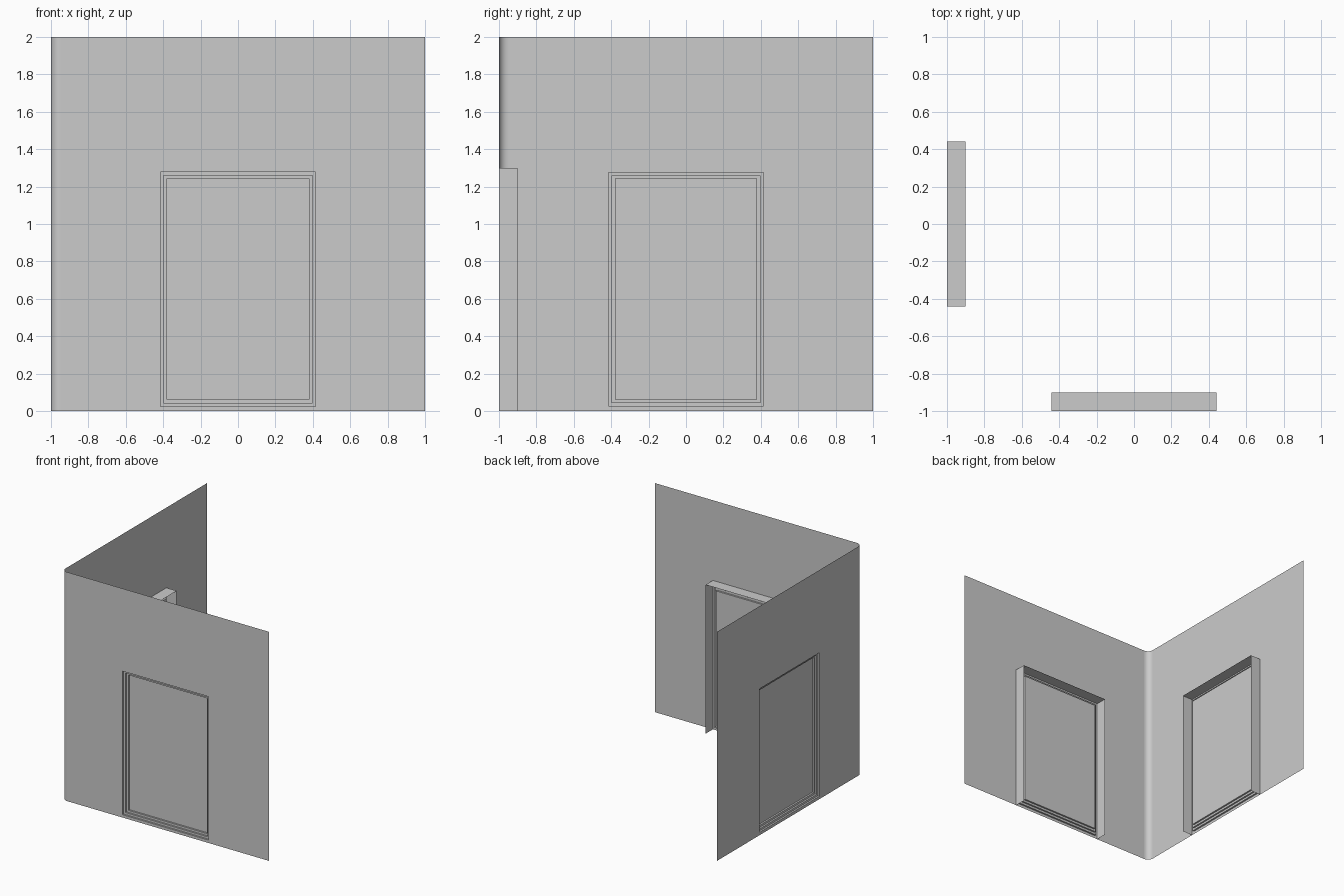
import bpy, bmesh, math

cube = bpy.data.objects.get("Cube")
if cube:
    bpy.data.objects.remove(cube, do_unlink=True)

grey = bpy.data.materials.new("plain_grey")
grey.use_nodes = True
COLOUR = (0.6, 0.6, 0.6, 1)
grey.diffuse_color = COLOUR
grey.node_tree.nodes["Principled BSDF"].inputs["Base Color"].default_value = COLOUR

RADIUS = 0.05   # rounded wall corner
HEIGHT = 2.0


def finish(name, bm, swap=False, smooth=False):
    """Turn a bmesh into an object; swap mirrors it onto the side wall."""
    if swap:
        for v in bm.verts:
            v.co.x, v.co.y = v.co.y, v.co.x
        bmesh.ops.reverse_faces(bm, faces=bm.faces[:])
    mesh = bpy.data.meshes.new(name)
    bm.to_mesh(mesh)
    bm.free()
    mesh.materials.append(grey)
    for p in mesh.polygons:
        p.use_smooth = smooth
    obj = bpy.data.objects.new(name, mesh)
    bpy.context.collection.objects.link(obj)


def ring(bm, x0, x1, z0, z1, depth):
    y = -1 + depth
    return [bm.verts.new(p) for p in
            ((x0, y, z0), (x1, y, z0), (x1, y, z1), (x0, y, z1))]


def bridge(bm, a, b):
    for i in range(4):
        j = (i + 1) % 4
        bm.faces.new((a[i], a[j], b[j], b[i]))


def wall(name, swap):
    # Thin wall with an opening cut in it
    bm = bmesh.new()
    outer = ring(bm, RADIUS - 1, 1, 0, HEIGHT, 0)
    bridge(bm, outer, ring(bm, -0.415, 0.415, 0.025, 1.278, 0))
    finish(name + "_wall", bm, swap)

    # Stepped recess closed by a flat door panel
    bm = bmesh.new()
    last = None
    for step in range(3):
        inset = 0.018 * step
        for depth in (0.015 * step, 0.015 * (step + 1)):
            new = ring(bm, inset - 0.415, 0.415 - inset,
                       0.025 + inset, 1.278 - inset, depth)
            if last:
                bridge(bm, last, new)
            last = new
    bm.faces.new(last)
    finish(name + "_door_panel", bm, swap)

    # Thin surround standing out on the inner side, open at the floor
    bm = bmesh.new()
    path = ((-0.44, 0), (-0.44, 1.3), (0.44, 1.3), (0.44, 0))
    pairs = [[bm.verts.new((x, y, z)) for y in (-1, -0.9)] for x, z in path]
    for a, b in zip(pairs, pairs[1:]):
        bm.faces.new((a[0], a[1], b[1], b[0]))
    finish(name + "_door_surround", bm, swap)


wall("front", False)
wall("side", True)

# Rounded corner joining the two walls
bm = bmesh.new()
SEGMENTS = 8
columns = []
for i in range(SEGMENTS + 1):
    a = math.pi + math.pi / 2 * i / SEGMENTS
    x = RADIUS - 1 + RADIUS * math.cos(a)
    y = RADIUS - 1 + RADIUS * math.sin(a)
    columns.append([bm.verts.new((x, y, z)) for z in (0, HEIGHT)])
for a, b in zip(columns, columns[1:]):
    bm.faces.new((a[0], b[0], b[1], a[1]))
finish("wall_corner", bm, smooth=True)
